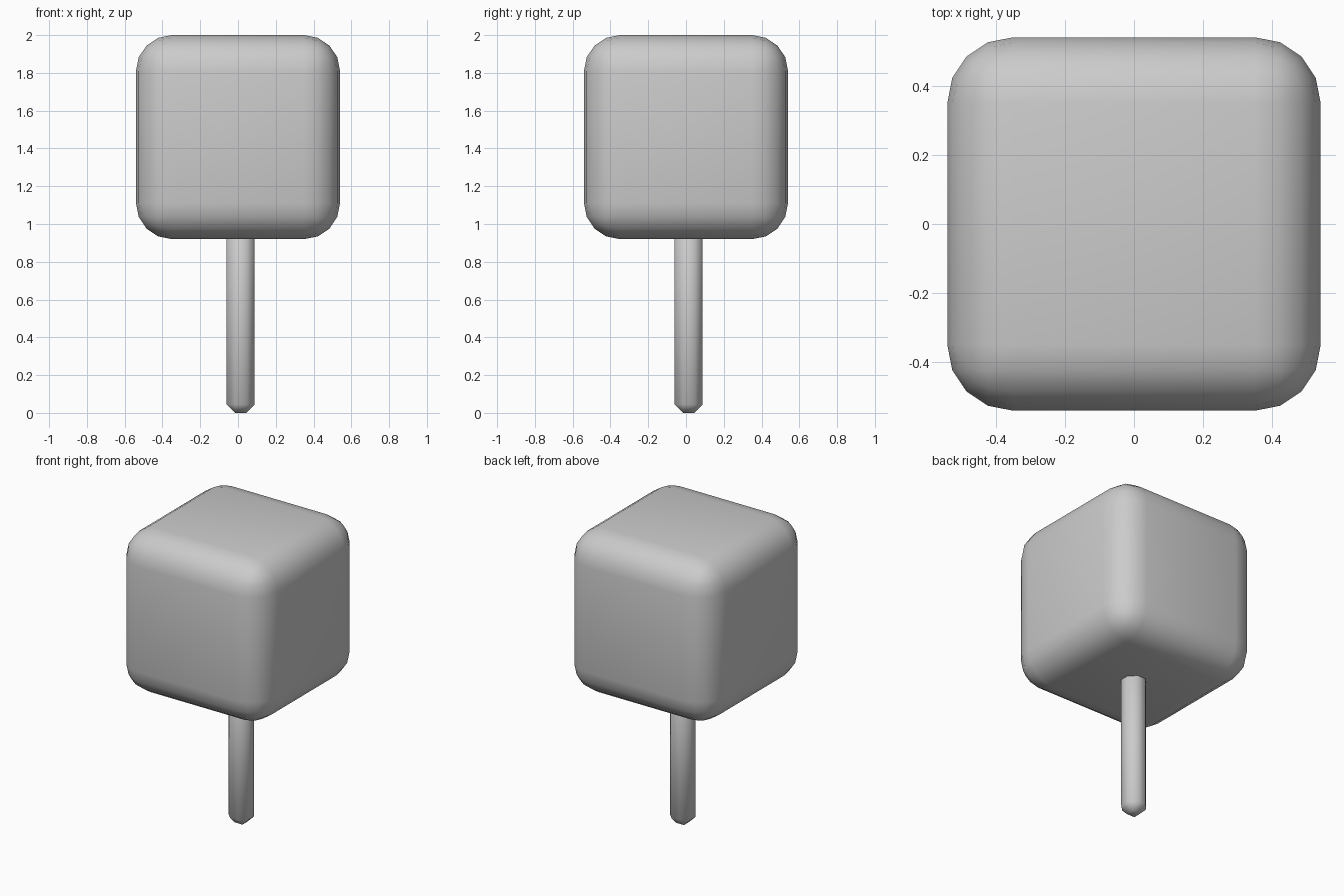
import bpy
import bmesh
from math import radians

if "Cube" in bpy.data.objects:
    bpy.data.objects.remove(bpy.data.objects["Cube"])


def rounded_box(name, size, centre, radius, segments):
    mesh = bpy.data.meshes.new(name)
    bm = bmesh.new()
    bmesh.ops.create_cube(bm, size=1)
    bmesh.ops.scale(bm, vec=size, verts=bm.verts)
    bmesh.ops.bevel(bm, geom=bm.edges[:], offset=radius, offset_type='OFFSET',
                    segments=segments, profile=0.5, affect='EDGES')
    bmesh.ops.recalc_face_normals(bm, faces=bm.faces[:])
    bm.to_mesh(mesh)
    bm.free()
    obj = bpy.data.objects.new(name, mesh)
    obj.location = centre
    bpy.context.collection.objects.link(obj)
    bpy.ops.object.select_all(action='DESELECT')
    obj.select_set(True)
    bpy.context.view_layer.objects.active = obj
    bpy.ops.object.shade_smooth_by_angle(angle=radians(60))
    return obj


# Large block with softly rounded edges
rounded_box("block", (1.08, 1.08, 1.08), (0, 0, 1.46), 0.19, 4)

# Slightly off-centre post with chamfered edges, sunk into the block
rounded_box("post", (0.148, 0.148, 1.02), (0.014, 0.014, 0.51), 0.045, 1)
